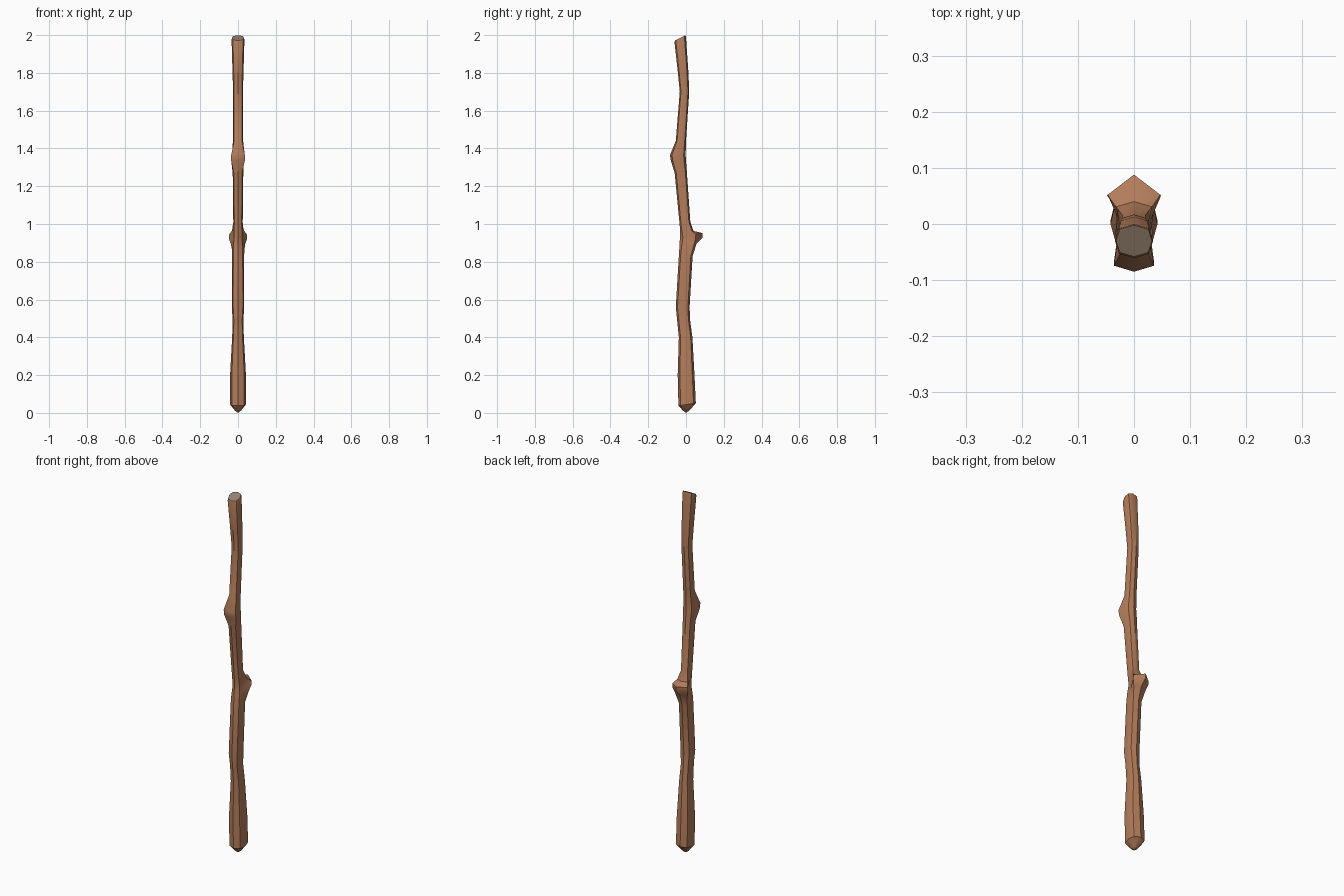
import bpy, bmesh

def material(name, col):
    m = bpy.data.materials.new(name)
    m.diffuse_color = (*col, 1)
    return m

bark = material("bark brown", (0.456, 0.205, 0.105))
cut = material("cut wood grey", (0.30, 0.22, 0.155))

# rings along the stick: height, front y, back y, half width
rings = [
    (0.012, -0.016, 0.018, .016), (0.045, -0.040, 0.052, .042),
    (0.20, -0.044, 0.045, .042), (0.40, -0.038, 0.034, .031),
    (0.49, -0.047, 0.022, .028), (0.56, -0.054, 0.019, .033),
    (0.83, -0.038, 0.035, .032), (0.885, -0.035, 0.055, .031),
    (0.92, -0.033, 0.086, .028), (0.94, -0.032, 0.088, .027),
    (0.97, -0.032, 0.040, .026), (1.01, -0.035, 0.023, .025),
    (1.27, -0.060, 0.005, .028), (1.335, -0.080, 0.000, .032),
    (1.365, -0.085, -0.002, .031), (1.44, -0.054, 0.000, .027),
    (1.70, -0.033, 0.017, .026), (1.80, -0.043, 0.013, .029),
    (1.975, -0.061, 0.000, .034), (1.985, -0.058, -0.002, .032),
]
# knob flares on the back or front, and ring tilts
back_w = {0.885: .037, 0.92: .048, 0.94: .047, 0.97: .032}
front_w = {1.335: .036, 1.365: .036}
tilts = {0.045: .15, 0.885: .2, 0.92: .1, 0.94: .2, 0.97: -.2, 1.975: .4, 1.985: .5}

# stick body: eight-sided rings bridged along z, mirrored in x
bm = bmesh.new()
loops = []
for z, f, b, w in rings:
    d, mid = b - f, (f + b) / 2
    wf, wb = front_w.get(z, .78 * w), back_w.get(z, .8 * w)
    inset = .3 if wb > .04 else .13
    pts = [(0, f), (wf, f + .13 * d), (w, mid), (wb, b - inset * d), (0, b)]
    pts += [(-x, y) for x, y in reversed(pts[1:4])]
    tilt = tilts.get(z, 0)
    loops.append([bm.verts.new((x, y, z + tilt * (y - mid))) for x, y in pts])
for lo, hi in zip(loops, loops[1:]):
    for i in range(8):
        j = (i + 1) % 8
        bm.faces.new((lo[i], lo[j], hi[j], hi[i]))

# blunt lower tip and slanted sawn top
tip = bm.verts.new((0, 0, 0))
for i in range(8):
    bm.faces.new((tip, loops[0][(i + 1) % 8], loops[0][i]))
top = bm.faces.new(loops[-1])
top.material_index = 1
bmesh.ops.recalc_face_normals(bm, faces=bm.faces)

me = bpy.data.meshes.new("stick")
bm.to_mesh(me)
bm.free()
me.materials.append(bark)
me.materials.append(cut)
ob = bpy.data.objects.new("wooden_stick", me)
bpy.context.collection.objects.link(ob)
bpy.context.view_layer.objects.active = ob
ob.select_set(True)
bpy.ops.object.shade_smooth_by_angle(angle=0.6)
